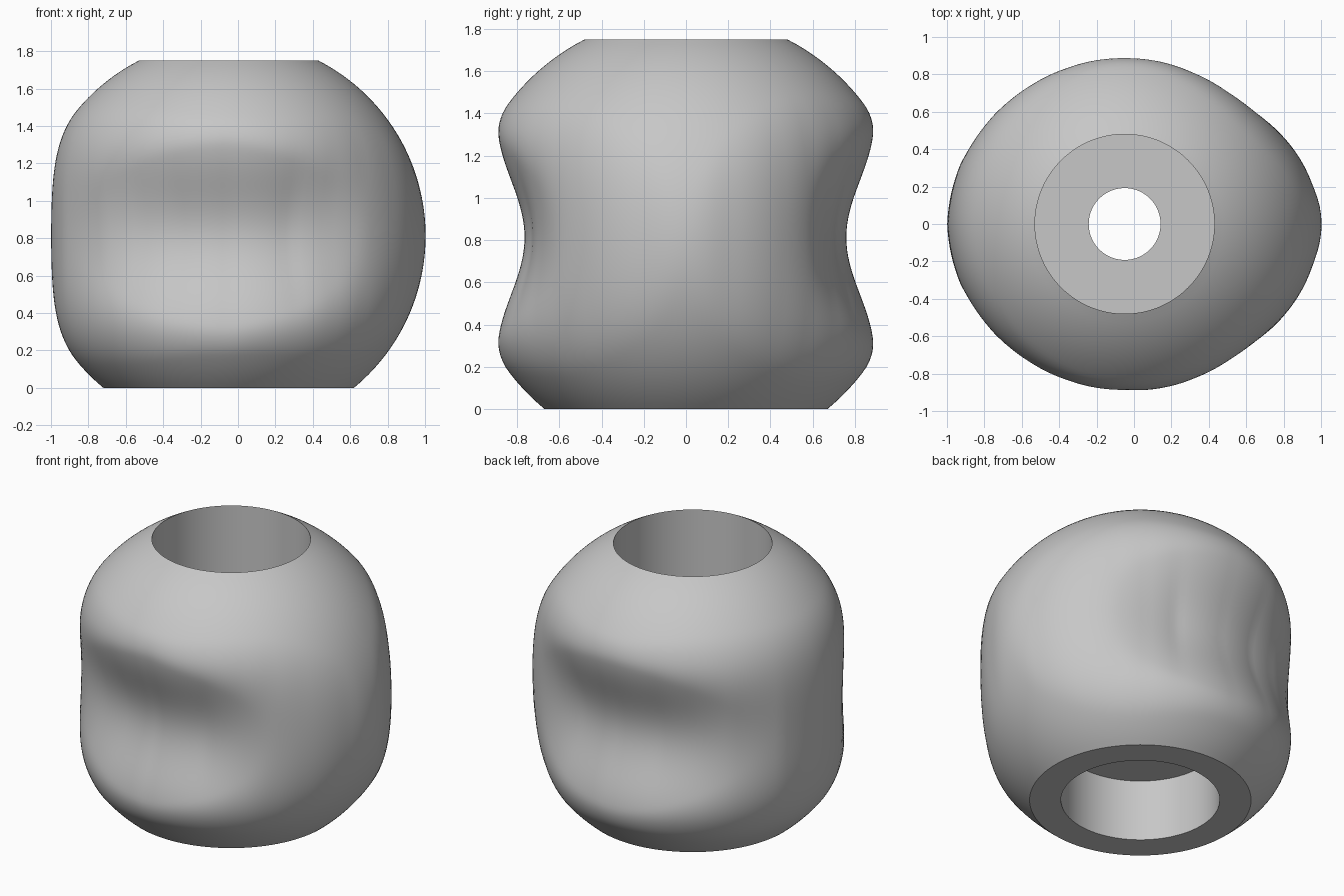
import bpy, bmesh, math

cube = bpy.data.objects.get("Cube")
if cube:
    bpy.data.objects.remove(cube, do_unlink=True)

grey = bpy.data.materials.new("plain grey")
grey.use_nodes = True
colour = (0.57, 0.57, 0.57, 1)
grey.diffuse_color = colour
grey.node_tree.nodes["Principled BSDF"].inputs["Base Color"].default_value = colour

SEGMENTS, ROWS = 144, 70
AXIS_X, HEIGHT, MIDDLE, BALL = -0.05, 1.75, 0.8126, 1.053
PI = math.pi

# Grip by angle from the +x side: (degrees, radius, groove depth)
GRIP = [(0, 1.20, 0), (11, 1.08, 0), (28, 0.98, 0), (40, 0.932, 0.015),
        (52, 0.908, 0.065), (66, 0.895, 0.12), (90, 0.889, 0.131),
        (110, 0.895, 0.13), (125, 0.91, 0.1), (140, 0.93, 0.055),
        (160, 0.948, 0.012), (180, 0.953, 0)]


def grip_at(angle):
    """Blend the grip settings; front and back nearly mirror each other."""
    deg = math.degrees(angle)
    deg = min(deg, 360 - deg)
    # the front flank on the +x side is a little fuller
    fuller = 0.06 * max(0, -math.sin(angle)) * max(0, math.cos(angle))
    for (a, r0, d0), (b, r1, d1) in zip(GRIP, GRIP[1:]):
        if deg <= b:
            t = (deg - a) / (b - a)
            return r0 + (r1 - r0) * t + fuller, d0 + (d1 - d0) * t
    return GRIP[-1][1:]


def outer_radius(angle, z):
    """Cut ball, softly limited by the grooved grip."""
    ball = math.sqrt(BALL ** 2 - (z - MIDDLE) ** 2)
    base, depth = grip_at(angle)
    t = min(abs(z - MIDDLE) / 0.54, 1)
    grip = base - depth * (1 + math.cos(PI * t)) / 2
    blend = 0.15 - 0.1 * math.sin(angle) ** 4
    h = max(blend - abs(ball - grip), 0) / blend
    return min(ball, grip) - h * h * blend / 4


bm = bmesh.new()


def ring(z, radius):
    """One loop of vertices; radius is a function of the angle."""
    loop = []
    for i in range(SEGMENTS):
        a = 2 * PI * i / SEGMENTS
        r = radius(a)
        loop.append(bm.verts.new((AXIS_X + r * math.cos(a), r * math.sin(a), z)))
    return loop


# Outer skin from bottom to top
rings = [ring(HEIGHT * k / ROWS, lambda a, z=HEIGHT * k / ROWS: outer_radius(a, z))
         for k in range(ROWS + 1)]

# Upper pocket, ledge with through hole, lower pocket
for z, r in [(0.61, 0.48), (0.61, 0.192), (0.41, 0.192), (0.41, 0.48), (0, 0.48)]:
    rings.append(ring(z, lambda a, r=r: r))

for low, high in zip(rings, rings[1:] + rings[:1]):
    for i in range(SEGMENTS):
        j = (i + 1) % SEGMENTS
        bm.faces.new((low[i], low[j], high[j], high[i]))
bmesh.ops.recalc_face_normals(bm, faces=bm.faces)

mesh = bpy.data.meshes.new("grip_knob")
bm.to_mesh(mesh)
bm.free()
mesh.materials.append(grey)
knob = bpy.data.objects.new("grip_knob", mesh)
bpy.context.collection.objects.link(knob)
bpy.ops.object.select_all(action="DESELECT")
knob.select_set(True)
bpy.context.view_layer.objects.active = knob
bpy.ops.object.shade_smooth_by_angle(angle=math.radians(30))
